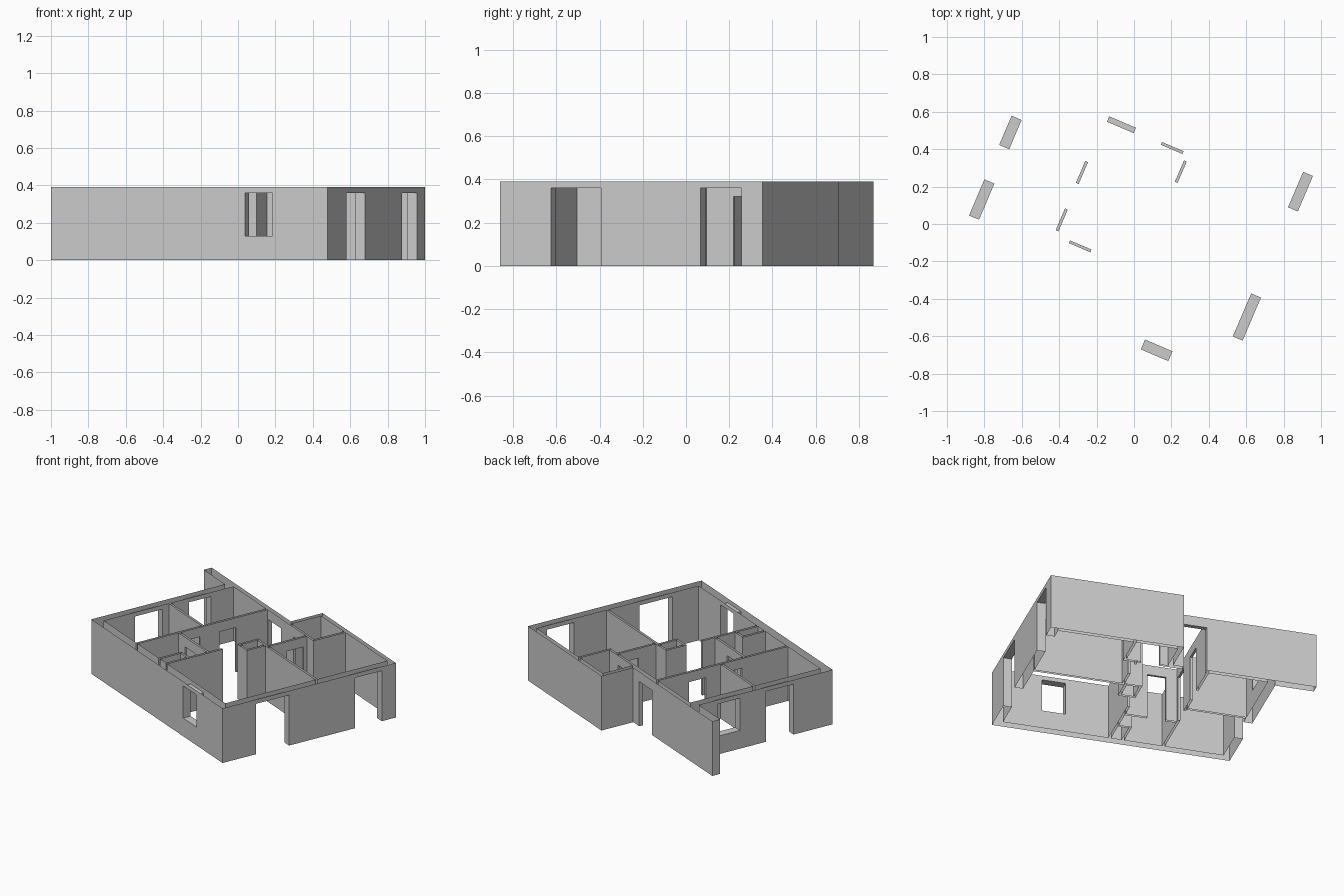
import bpy, bmesh, math
from mathutils import Matrix

cube = bpy.data.objects.get("Cube")
if cube:
    bpy.data.objects.remove(cube, do_unlink=True)

HEIGHT = 0.39
DOOR, TALL, SILL = 0.32, 0.36, 0.13
TURN = math.radians(-23.15)

# Wall footprints in the plan's own axes: u0, u1, v0, v1
outer_walls = [
    (-.829, .779, -.602, -.545),   # front
    (-.829, -.771, -.602, .477),   # west
    (.722, .779, -.602, .719),     # east
    (-.120, .779, .690, .719),     # back of the deep wing
    (-.120, -.090, .446, .719),    # side of the deep wing
    (-.829, -.090, .446, .477),    # back, with the entry
    (-1.09, -.829, .417, .477),    # projecting screen wall
]


def along_u(v, u0, u1, t=0.008):
    """Thin partition running along u."""
    return (u0, u1, v - t, v + t)


def along_v(u, v0, v1, t=0.008):
    """Thin partition running along v."""
    return (u - t, u + t, v0, v1)


partitions = [
    along_v(-.364, -.545, .446),   # long spine
    along_u(-.040, -.771, -.364),  # between west rooms
    along_u(-.223, -.364, .008),   # washroom
    along_v(0, -.545, -.120),      # washroom to living room
    along_v(-.090, -.545, -.370),  # shaft
    along_u(-.378, -.098, 0),      # shaft
    along_v(0, 0, .158),           # closet
    along_u(.008, 0, .108),        # closet
    along_v(.100, 0, .158),        # closet
    along_u(.150, 0, .722),        # living room to back room
    along_v(.120, .150, .462),     # hall to back room
    along_u(.454, -.090, .208),    # small bath
    along_v(.200, .454, .690),     # small bath
]

# Openings cut through the walls: u0, u1, v0, v1, z0, z1
openings = [
    (.297, .457, -.61, -.54, SILL, TALL),    # front window
    (-.84, -.76, .105, .275, SILL, TALL),    # west window
    (-.84, -.76, -.305, -.095, 0, TALL),     # west door
    (.71, .79, -.345, -.095, 0, TALL),       # living room door
    (.71, .79, .406, .612, 0, TALL),         # back room door
    (-.348, -.193, .44, .48, 0, DOOR),       # entry
    (-.38, -.35, .080, .207, 0, DOOR),       # west room doors
    (-.38, -.35, -.195, -.068, 0, DOOR),
    (-.280, -.155, -.24, -.21, 0, DOOR),     # washroom door
    (-.035, .091, .44, .47, 0, DOOR),        # small bath door
    (.11, .13, .293, .418, 0, DOOR),         # hall door
]


def cuts(boxes, axis):
    """Sorted distinct coordinates of the boxes along one axis."""
    return sorted({round(b[axis * 2 + s], 4) for b in boxes for s in (0, 1)})


def inside(box, p):
    return all(box[2 * a] < p[a] < box[2 * a + 1] for a in range(3))


def build_walls(name, footprints, holes, material):
    """Merge the walls, cut the holes and leave the wall tops and feet open."""
    solids = [f + (0, HEIGHT) for f in footprints]
    grid = [cuts(solids + holes, a) for a in range(3)]
    sizes = [len(g) - 1 for g in grid]
    filled = set()
    for i in range(sizes[0]):
        for j in range(sizes[1]):
            for k in range(sizes[2]):
                cell = (i, j, k)
                mid = [(grid[a][cell[a]] + grid[a][cell[a] + 1]) / 2 for a in range(3)]
                if any(inside(b, mid) for b in solids) and not any(inside(h, mid) for h in holes):
                    filled.add(cell)

    bm = bmesh.new()
    verts = {}

    def vert(key):
        if key not in verts:
            verts[key] = bm.verts.new([grid[a][key[a]] for a in range(3)])
        return verts[key]

    for cell in filled:
        for axis in range(3):
            b, c = (axis + 1) % 3, (axis + 2) % 3
            for side in (0, 1):
                beside = list(cell)
                beside[axis] += 2 * side - 1
                open_end = axis == 2 and not 0 <= beside[2] < sizes[2]
                if tuple(beside) in filled or open_end:
                    continue
                ring = []
                for db, dc in ((0, 0), (1, 0), (1, 1), (0, 1)):
                    key = list(cell)
                    key[axis] += side
                    key[b] += db
                    key[c] += dc
                    ring.append(vert(tuple(key)))
                bm.faces.new(ring if side else ring[::-1])

    # Merge flat areas into clean faces, then turn the plan into place
    bmesh.ops.dissolve_limit(bm, angle_limit=0.02, verts=bm.verts[:], edges=bm.edges[:])
    bmesh.ops.transform(bm, matrix=Matrix.Rotation(TURN, 4, 'Z'), verts=bm.verts[:])
    mesh = bpy.data.meshes.new(name)
    bm.to_mesh(mesh)
    bm.free()
    mesh.materials.append(material)
    obj = bpy.data.objects.new(name, mesh)
    bpy.context.collection.objects.link(obj)
    return obj


plaster = bpy.data.materials.new("grey_plaster")
plaster.use_nodes = True
colour = (0.6, 0.6, 0.6, 1)
plaster.diffuse_color = colour
plaster.node_tree.nodes["Principled BSDF"].inputs["Base Color"].default_value = colour

build_walls("house_walls", outer_walls + partitions, openings, plaster)
